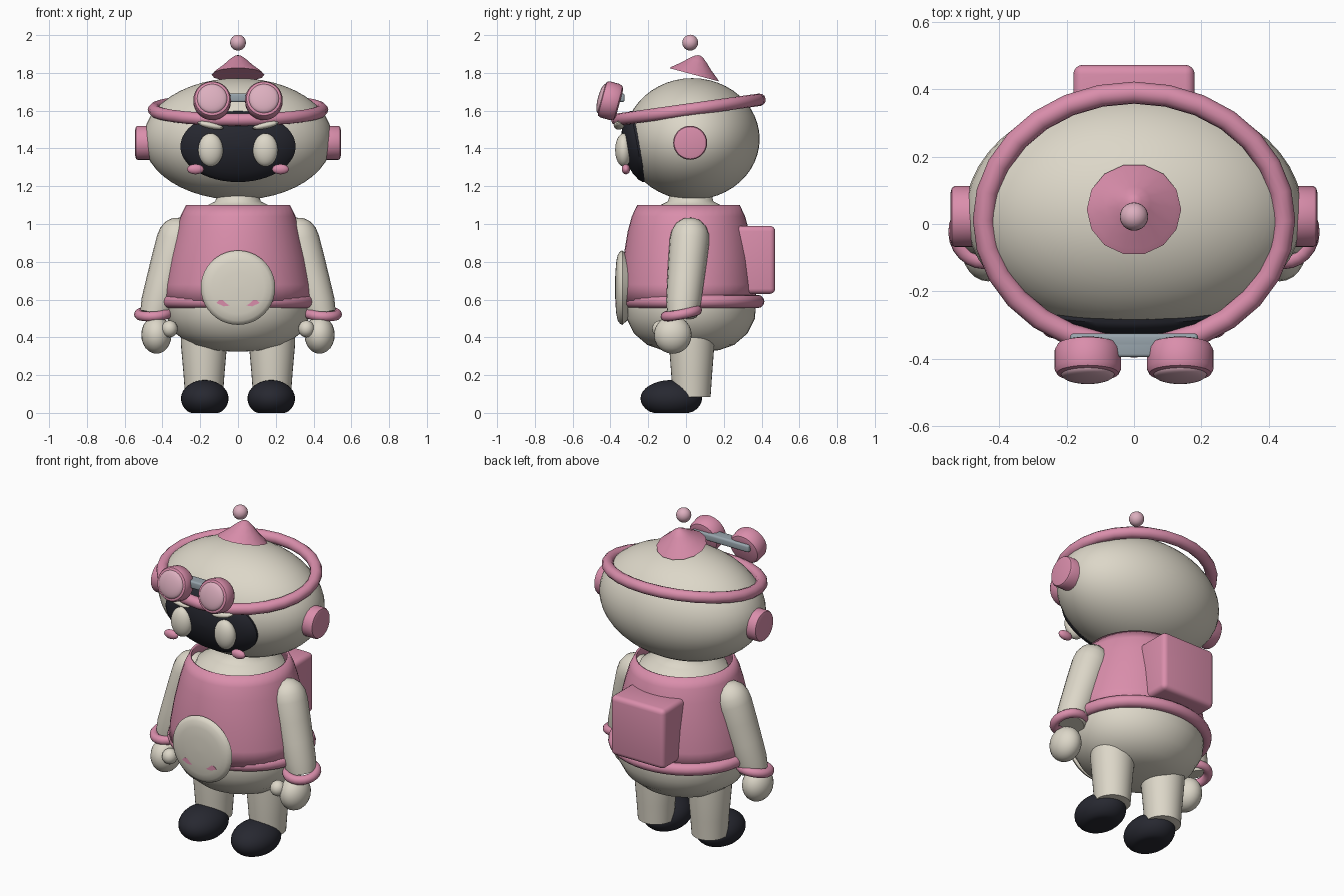
import bpy, bmesh
from math import sin, cos, pi, radians, sqrt
from mathutils import Vector

cube = bpy.data.objects.get("Cube")
if cube:
    bpy.data.objects.remove(cube, do_unlink=True)


def material(name, rgb):
    m = bpy.data.materials.new(name)
    m.use_nodes = True
    m.diffuse_color = (*rgb, 1)
    bsdf = next(n for n in m.node_tree.nodes if n.type == 'BSDF_PRINCIPLED')
    bsdf.inputs["Base Color"].default_value = (*rgb, 1)
    bsdf.inputs["Roughness"].default_value = 0.6
    return m


CREAM = material("cream", (0.72, 0.68, 0.58))
PINK = material("pink", (0.70, 0.27, 0.41))
PALE = material("pale pink", (0.72, 0.43, 0.52))
DARK = material("charcoal", (0.02, 0.021, 0.03))
GREY = material("steel grey", (0.31, 0.37, 0.41))


def finish(name, bm, mat, loc=(0, 0, 0), rot=(0, 0, 0), angle=40):
    bmesh.ops.recalc_face_normals(bm, faces=bm.faces)
    me = bpy.data.meshes.new(name)
    bm.to_mesh(me)
    bm.free()
    me.materials.append(mat)
    ob = bpy.data.objects.new(name, me)
    bpy.context.collection.objects.link(ob)
    ob.location, ob.rotation_euler = loc, rot
    bpy.ops.object.select_all(action='DESELECT')
    ob.select_set(True)
    bpy.context.view_layer.objects.active = ob
    bpy.ops.object.shade_smooth_by_angle(angle=radians(angle))
    return ob


def skin(bm, rings, closed=False):
    """Bridge a list of equal vertex rings with quads."""
    pairs = list(zip(rings, rings[1:]))
    if closed:
        pairs.append((rings[-1], rings[0]))
    for a, b in pairs:
        n = len(a)
        for i in range(n):
            bm.faces.new((a[i], a[(i + 1) % n], b[(i + 1) % n], b[i]))


def lathe(name, profile, mat, loc=(0, 0, 0), rot=(0, 0, 0), segs=32, caps=True, angle=40):
    """Profile rows are (radius, z) or (radius x, radius y, z)."""
    bm = bmesh.new()
    rings = []
    for row in profile:
        rx, ry, z = row[0], row[-2], row[-1]
        rings.append([bm.verts.new((rx * cos(2 * pi * i / segs), ry * sin(2 * pi * i / segs), z))
                      for i in range(segs)])
    skin(bm, rings)
    if caps:
        bm.faces.new(rings[0])
        bm.faces.new(rings[-1])
    return finish(name, bm, mat, loc, rot, angle)


def ball(name, size, mat, loc, rot=(0, 0, 0), segs=32, floor=None):
    bm = bmesh.new()
    bmesh.ops.create_uvsphere(bm, u_segments=segs, v_segments=segs // 2, radius=1)
    bmesh.ops.scale(bm, vec=size, verts=bm.verts)
    if floor is not None:
        for v in bm.verts:
            v.co.z = max(v.co.z, floor)
    return finish(name, bm, mat, loc, rot)


def hoop(name, rx, ry, r, mat, loc, rot=(0, 0, 0), segs=28, sides=12):
    bm = bmesh.new()
    rings = []
    for i in range(segs):
        a = 2 * pi * i / segs
        ring = []
        for j in range(sides):
            b = 2 * pi * j / sides
            ring.append(bm.verts.new(((rx + r * cos(b)) * cos(a), (ry + r * cos(b)) * sin(a), r * sin(b))))
        rings.append(ring)
    skin(bm, rings, closed=True)
    return finish(name, bm, mat, loc, rot, 60)


def box(name, size, mat, loc, rot=(0, 0, 0), bevel=0.0):
    bm = bmesh.new()
    bmesh.ops.create_cube(bm, size=1)
    bmesh.ops.scale(bm, vec=size, verts=bm.verts)
    if bevel:
        bmesh.ops.bevel(bm, geom=bm.edges[:], offset=bevel, segments=4, profile=0.5, affect='EDGES')
    return finish(name, bm, mat, loc, rot)


# Head
HEAD = Vector((0, 0.033, 1.45))
HX, HY, HZ = 0.5, 0.357, 0.322
ball("head", (HX, HY, HZ), CREAM, HEAD, segs=48)


def face_y(x, z):
    """Depth of the front of the head at a given x and z."""
    return HEAD.y - HY * sqrt(max(0, 1 - (x / HX) ** 2 - ((z - HEAD.z) / HZ) ** 2))


# Face visor: an oval shell lying on the front of the head
bm = bmesh.new()
rings = []
for k, lift in [(0.02, .02), (.25, .02), (.5, .02), (.75, .02), (.93, .019), (1, .01), (1, -.04)]:
    ring = []
    for i in range(48):
        a = 2 * pi * i / 48
        x, z = 0.305 * k * cos(a), 1.41 + 0.188 * k * sin(a)
        ring.append(bm.verts.new((x, face_y(x, z) - lift, z)))
    rings.append(ring)
skin(bm, rings)
bm.faces.new(rings[0])
bm.faces.new(rings[-1])
finish("face_visor", bm, DARK)

# Headband, cap and floating ball
hoop("headband", 0.445, 0.38, 0.033, PINK, (0, 0.013, 1.605), (radians(8), 0, 0))
lathe("cap", [(0.14, 0), (0.125, .014), (0.085, .045), (0.05, .078), (0.022, .1), (0.006, .106)],
      PINK, (0, 0.043, 1.79), (radians(-15), 0, 0), segs=14)
ball("cap_ball", (0.042,) * 3, PALE, (0, 0.022, 1.96), segs=24)

# Goggle bar
box("goggle_bar", (0.38, 0.045, 0.045), GREY, (0, -0.347, 1.668), bevel=0.012)
box("goggle_bridge", (0.13, 0.06, 0.045), GREY, (0, -0.365, 1.668), bevel=0.01)

# Body, shirt and belt
BY = 0.025
lathe("body", [(.03, .03, .325), (.16, .15, .332), (.25, .23, .36), (.33, .30, .42), (.375, .34, .5),
               (.385, .345, .58), (.36, .32, .7), (.29, .28, .95), (.24, .24, 1.06), (.16, .16, 1.1),
               (.12, .12, 1.12), (.11, .11, 1.16)], CREAM, (0, BY, 0), segs=40, angle=60)
shirt = lathe("shirt", [(.4, .36, .59), (.392, .357, .68), (.365, .345, .82), (.33, .322, .96),
                        (.305, .3, 1.04), (.275, .272, 1.1)],
              PINK, (0, 0.013, 0), segs=40, caps=False, angle=60)
thick = shirt.modifiers.new("thickness", 'SOLIDIFY')
thick.thickness, thick.offset = 0.012, -1
hoop("belt", 0.386, 0.345, 0.035, PINK, (0, 0.035, 0.59), segs=40)

# Belly plate with its pocket mark
lathe("belly_plate", [(.17, -.03), (.197, 0), (.192, .012), (.175, .024), (.14, .032), (.08, .037), (.01, .039)],
      CREAM, (0, -0.337, 0.663), (pi / 2, 0, 0), segs=40)
bm = bmesh.new()
half = [(0, .576), (.035, .57), (.075, .564), (.115, .582), (.1, .597), (.05, .6), (0, .594)]
outline = half + [(-x, z) for x, z in half[-2:0:-1]]
face = bm.faces.new([bm.verts.new((x, -0.372, z)) for x, z in outline])
ext = bmesh.ops.extrude_face_region(bm, geom=[face])
bmesh.ops.translate(bm, vec=(0, 0.009, 0), verts=[v for v in ext["geom"] if isinstance(v, bmesh.types.BMVert)])
finish("belly_mark", bm, PINK)

# Backpack
box("backpack", (0.36, 0.22, 0.36), PINK, (0, 0.362, 0.81), bevel=0.028)

# Paired parts
for s, side in ((1, "left"), (-1, "right")):
    def part(n):
        return side + "_" + n

    # Face
    ball(part("eye"), (.066, .045, .088), CREAM, (s * .145, -.33, 1.392))
    ball(part("cheek"), (.045, .022, .027), PINK, (s * .225, -.318, 1.29), segs=20)
    ball(part("eyebrow"), (.07, .028, .018), CREAM, (s * .145, -.355, 1.522), (0, radians(-12 * s), 0), segs=16)
    lathe(part("ear"), [(.09, 0), (.09, .085), (.085, .093), (.07, .097)], PINK,
          (s * .447, .022, 1.43), (0, s * pi / 2, 0))

    # Goggle cup and lens
    tilt = (radians(75), 0, 0)
    lathe(part("goggle"), [(.07, -.05), (.09, -.043), (.099, -.025), (.099, .03), (.092, .044), (.08, .048)],
          PINK, (s * .137, -.4, 1.652), tilt)
    ball(part("lens"), (.08, .08, .022), PALE, (s * .137, -.445, 1.664), tilt, segs=24)

    # Arm: tapered limb from shoulder to wrist
    top, wrist = Vector((s * .322, .02, .93)), Vector((s * .44, -.02, .52))
    axis = wrist - top
    lathe(part("arm"), [(.01, -.105), (.05, -.092), (.082, -.064), (.1, -.025), (.105, .02), (.102, .13),
                        (.097, .25), (.092, .36), (.08, axis.length)],
          CREAM, top, axis.to_track_quat('Z', 'Y').to_euler(), segs=20)
    hoop(part("bracelet"), .08, .085, .026, PINK, (s * .445, -.025, .527), (radians(11), radians(4 * s), 0), segs=24)
    ball(part("hand"), (.08, .1, .1), CREAM, (s * .432, -.07, .413), segs=24)
    ball(part("thumb"), (.043, .045, .045), CREAM, (s * .362, -.135, .445), segs=16)

    # Leg and boot
    lathe(part("leg"), [(.1, .1, .085), (.108, .108, .2), (.122, .12, .36), (.122, .12, .42)],
          CREAM, (s * .18, .03, 0))
    ball(part("boot"), (.126, .163, .098), DARK, (s * .176, -.078, .076), floor=-.076)
